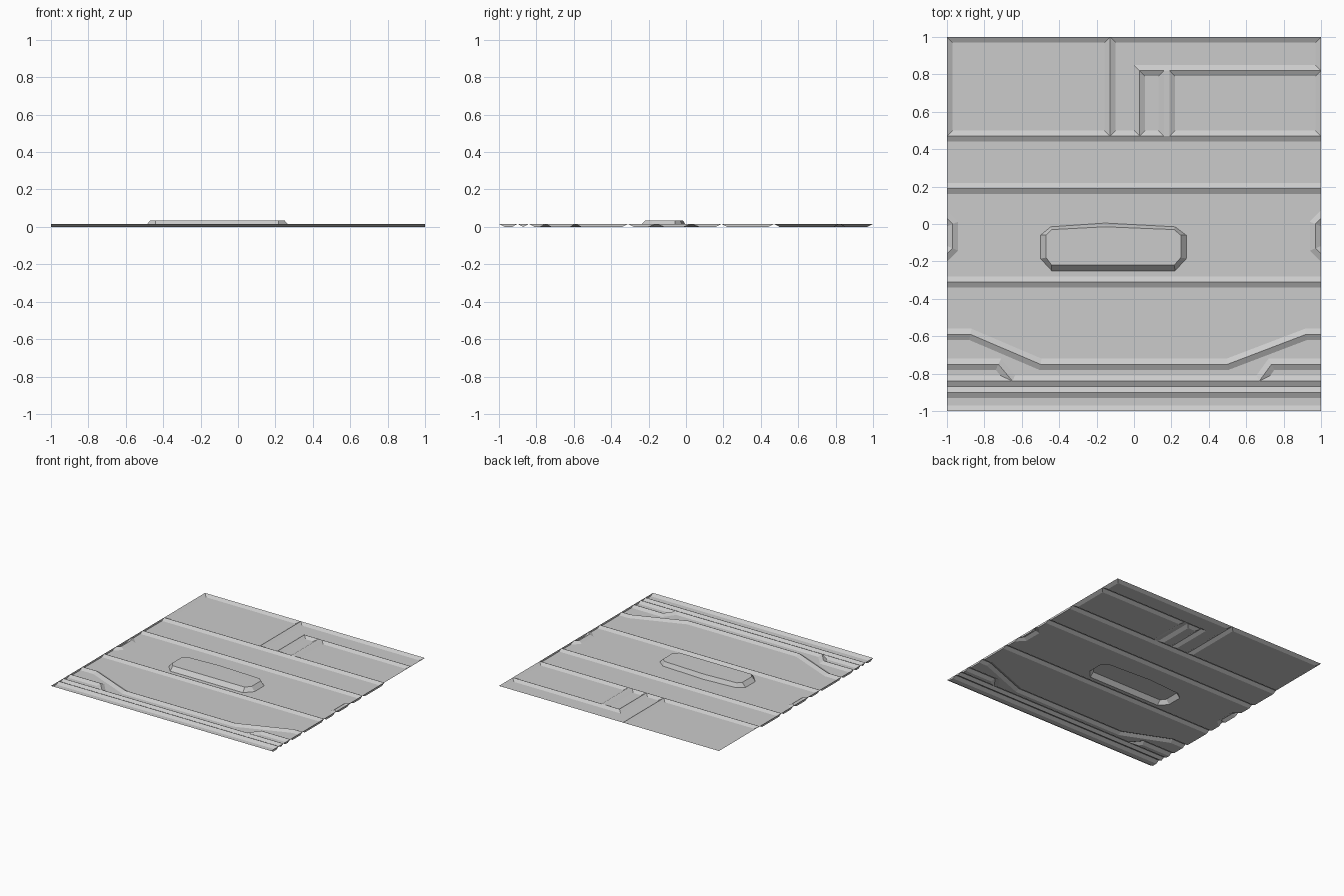
import bpy, bmesh
from mathutils import Vector
from mathutils.geometry import tessellate_polygon

if "Cube" in bpy.data.objects:
    bpy.data.objects.remove(bpy.data.objects["Cube"])

H, W = 0.016, 0.03      # ridge height, slope width


def finish(name, bm):
    bmesh.ops.remove_doubles(bm, verts=bm.verts, dist=1e-4)
    bmesh.ops.dissolve_degenerate(bm, edges=bm.edges, dist=1e-5)
    me = bpy.data.meshes.new(name)
    bm.to_mesh(me)
    bm.free()
    ob = bpy.data.objects.new(name, me)
    bpy.context.collection.objects.link(ob)
    return ob


def inset(poly):
    """Mitred inset; sheet side edges below the top row stay vertical."""
    n, lines = len(poly), []
    for i in range(n):
        a, b = Vector(poly[i]), Vector(poly[(i + 1) % n])
        t = (b - a).normalized()
        nor = Vector((-t.y, t.x))
        side = abs(a.x) == 1 and a.x == b.x and max(a.y, b.y) <= 0.471
        lines.append((nor, nor.dot(a) + (0 if side else W)))
    out = []
    for i in range(n):
        (n0, c0), (n1, c1) = lines[i - 1], lines[i]
        det = n0.x * n1.y - n0.y * n1.x
        out.append(((c0 * n1.y - c1 * n0.y) / det, (n0.x * c1 - n1.x * c0) / det))
    return out


def ring(bm, outer, inner, z0, z1):
    """Sloped band between two matching outlines."""
    a = [bm.verts.new((x, y, z0)) for x, y in outer]
    b = [bm.verts.new((x, y, z1)) for x, y in inner]
    for i in range(len(a)):
        j = (i + 1) % len(a)
        bm.faces.new((a[i], a[j], b[j], b[i]))
    return b


def area(p):
    return 0.5 * sum(p[i - 1][0] * p[i][1] - p[i][0] * p[i - 1][1] for i in range(len(p)))


def tray(bm, poly, hole=None):
    """Sunken panel with sloped sides and a flat floor."""
    q = inset(poly)
    b = ring(bm, poly, q, H, 0)
    if area(q) < 1e-4:
        return
    if not hole:
        bm.faces.new(b)
        return
    loops = [[Vector((x, y, 0)) for x, y in p] for p in (q, hole[::-1])]
    vs = b + [bm.verts.new(v) for v in loops[1]]
    for tri in tessellate_polygon(loops):
        f = bm.faces.new([vs[i] for i in tri])
        f.normal_update()
        if f.normal.z < 0:
            f.normal_flip()


def rect(x0, x1, y0, y1):
    return [(x0, y0), (x1, y0), (x1, y1), (x0, y1)]


# raised bar outlines
bar_outer = [(-.44, -.25), (.22, -.25), (.28, -.185), (.28, -.06), (.22, -.015),
             (-.155, .005), (-.445, -.015), (-.5, -.06), (-.5, -.185)]
bar_inner = [(-.44, -.22), (.215, -.22), (.25, -.18), (.25, -.06), (.215, -.03),
             (-.155, -.015), (-.44, -.03), (-.47, -.06), (-.47, -.18)]

bm = bmesh.new()
# top row
tray(bm, rect(-1, -.128, .47, 1))
tray(bm, [(-.128, .47), (.03, .47), (.03, .82), (1, .82), (1, 1), (-.128, 1)])
tray(bm, rect(.03, .16, .47, .82))
bm.faces.new([bm.verts.new((x, y, H)) for x, y in rect(.16, .19, .47, .82)])
# right panel slopes on its outer side too
c = rect(.19, 1, .47, .82)
tray(bm, c)
# full-width strips
tray(bm, rect(-1, 1, .19, .47))
tray(bm, rect(-1, 1, -.90, -.84))
tray(bm, rect(-1, 1, -1, -.90))
# middle strip with side notches
tray(bm, [(-1, -.31), (1, -.31), (1, -.16), (.97, -.13), (.97, 0), (1, .03),
          (1, .19), (-1, .19), (-1, .03), (-.97, 0), (-.97, -.13), (-1, -.16)], bar_outer)
tray(bm, [(-1, -.16), (-.97, -.13), (-.97, 0), (-1, .03)])
tray(bm, [(1, .03), (.97, 0), (.97, -.13), (1, -.16)])
# lower strip above the bent ridge
bend = [(-1, -.59), (-.875, -.59), (-.5, -.75), (.5, -.75), (.92, -.59), (1, -.59)]
tray(bm, bend + [(1, -.31), (-1, -.31)])
# strip below the bent ridge and its two corner panels
tray(bm, [(-1, -.75), (-.725, -.75), (-.65, -.84), (.67, -.84), (.735, -.75), (1, -.75)]
     + bend[::-1])
tray(bm, [(-1, -.84), (-.65, -.84), (-.725, -.75), (-1, -.75)])
tray(bm, [(.67, -.84), (1, -.84), (1, -.75), (.735, -.75)])
finish("ridged_panel", bm)

# raised bar
bm = bmesh.new()
bm.faces.new(ring(bm, bar_outer, bar_inner, 0, .033))
finish("raised_bar", bm)
